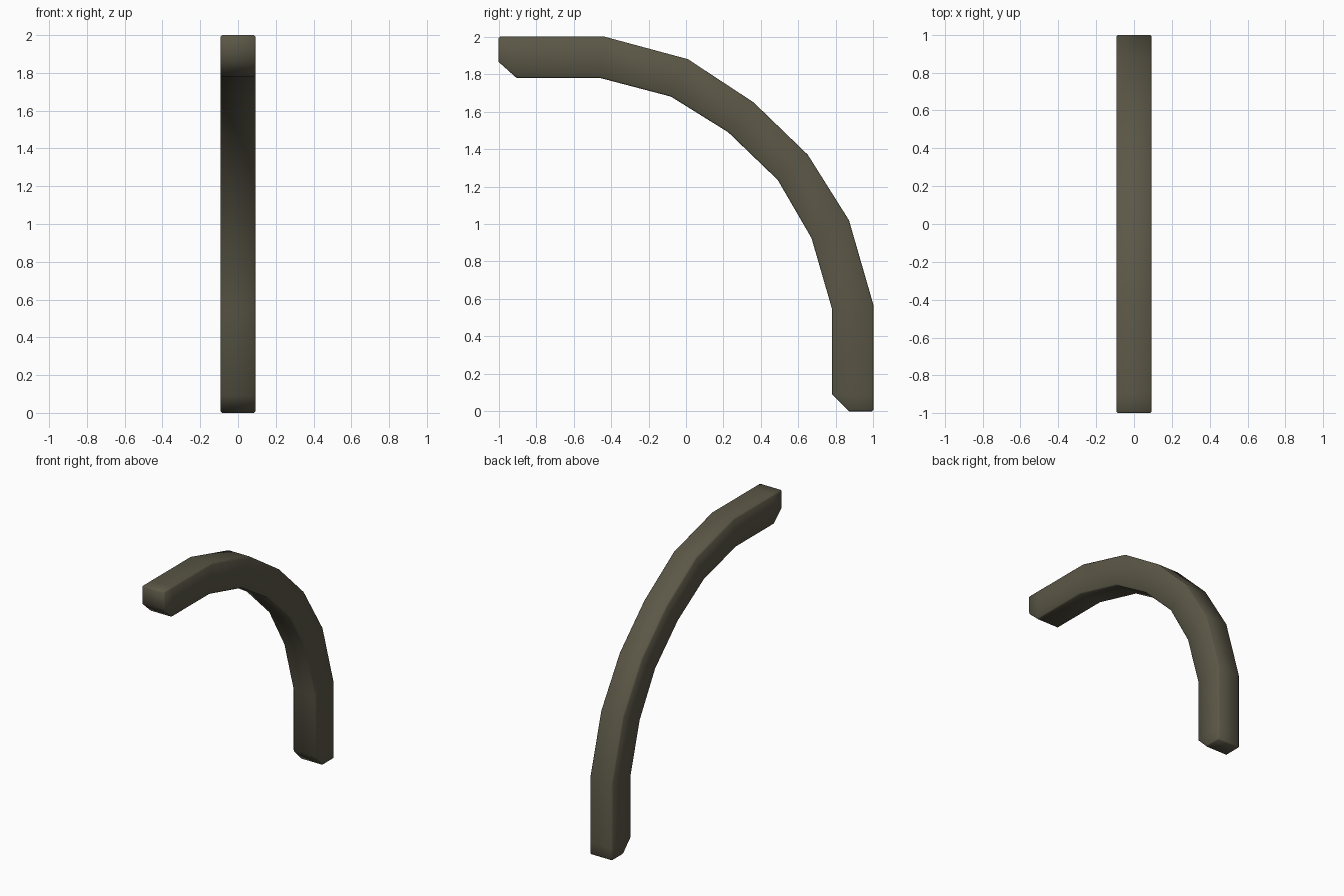
import bpy, bmesh, math

if "Cube" in bpy.data.objects:
    bpy.data.objects.remove(bpy.data.objects["Cube"])

# matching outer and inner outlines of the curved bracket (y, z)
outer = [(-1, 2), (-.90, 2), (-.435, 2), (.01, 1.88), (.36, 1.65), (.65, 1.37),
         (.87, 1.02), (1, .57), (1, .09), (1, 0)]
inner = [(-1, 1.865), (-.905, 1.78), (-.46, 1.78), (-.08, 1.68), (.225, 1.49), (.49, 1.235),
         (.67, .925), (.78, .545), (.78, .09), (.87, 0)]
half_width = .093

bm = bmesh.new()
rings = []
for o, i in zip(outer, inner):
    rings.append([bm.verts.new((x, y, z)) for x, (y, z) in
                  ((-half_width, o), (half_width, o), (half_width, i), (-half_width, i))])
for a, b in zip(rings, rings[1:]):
    for k in range(4):
        bm.faces.new((a[k], a[(k + 1) % 4], b[(k + 1) % 4], b[k]))
bm.faces.new(rings[0])
bm.faces.new(rings[-1])
bmesh.ops.recalc_face_normals(bm, faces=bm.faces)

# narrow worn edge along the sides and square ends
sharp = [e for e in bm.edges if e.calc_face_angle(0) > math.radians(60)]
bmesh.ops.bevel(bm, geom=sharp, offset=.008, segments=1, affect='EDGES')
for f in bm.faces:
    f.smooth = True

mesh = bpy.data.meshes.new("curved_beam")
bm.to_mesh(mesh)
bm.free()
beam = bpy.data.objects.new("curved_beam", mesh)
bpy.context.collection.objects.link(beam)

mat = bpy.data.materials.new("dark olive brown")
mat.diffuse_color = (.105, .096, .063, 1)
mat.use_nodes = True
mat.node_tree.nodes["Principled BSDF"].inputs["Base Color"].default_value = mat.diffuse_color
mesh.materials.append(mat)
